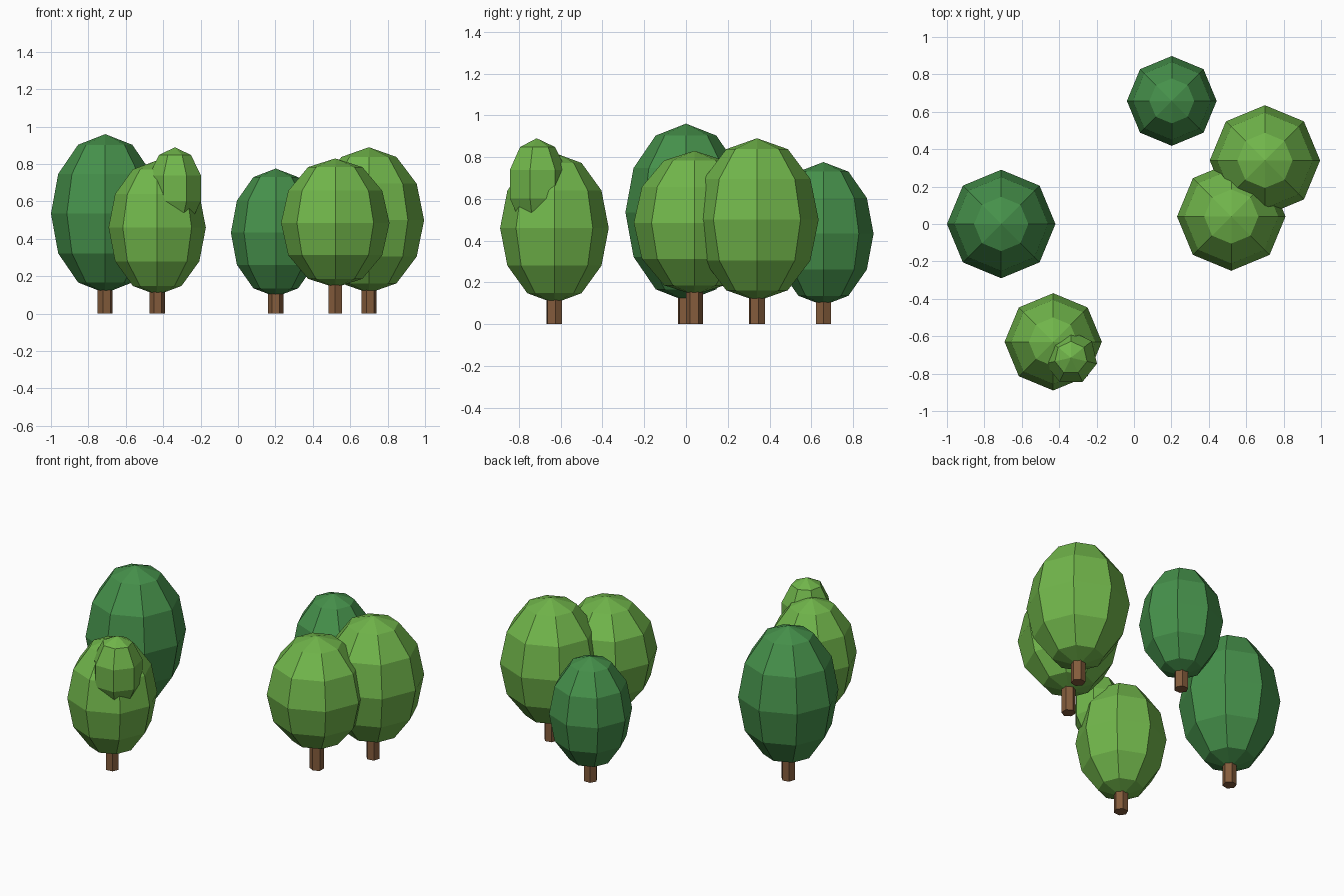
import bpy, bmesh, math

if "Cube" in bpy.data.objects:
    bpy.data.objects.remove(bpy.data.objects["Cube"])


def material(name, color):
    m = bpy.data.materials.new(name)
    m.diffuse_color = (*color, 1.0)
    m.use_nodes = True
    m.node_tree.nodes["Principled BSDF"].inputs["Base Color"].default_value = m.diffuse_color
    return m


DARK = material("dark_green_leaves", (0.061, 0.283, 0.070))
LIGHT = material("light_green_leaves", (0.165, 0.468, 0.070))
BARK = material("brown_bark", (0.230, 0.107, 0.045))


def finish(name, bm, mat, location):
    bmesh.ops.recalc_face_normals(bm, faces=bm.faces)
    mesh = bpy.data.meshes.new(name)
    bm.to_mesh(mesh)
    bm.free()
    mesh.materials.append(mat)
    ob = bpy.data.objects.new(name, mesh)
    ob.location = location
    bpy.context.collection.objects.link(ob)


def crown(name, mat, center, radius, half_height, sides=8, rings=6, turn=0.0):
    """Faceted egg of leaves: stacked rings closed by a fan at each pole."""
    bm = bmesh.new()
    top = bm.verts.new((0, 0, half_height))
    bottom = bm.verts.new((0, 0, -half_height))
    rows = []
    for k in range(1, rings):
        t = math.pi * k / rings
        r, z = radius * math.sin(t), half_height * math.cos(t)
        rows.append([bm.verts.new((r * math.cos(turn + math.tau * i / sides),
                                   r * math.sin(turn + math.tau * i / sides), z))
                     for i in range(sides)])
    for i in range(sides):
        j = (i + 1) % sides
        bm.faces.new((top, rows[0][i], rows[0][j]))
        bm.faces.new((bottom, rows[-1][j], rows[-1][i]))
        for a, b in zip(rows, rows[1:]):
            bm.faces.new((a[i], b[i], b[j], a[j]))
    finish(name, bm, mat, center)


def trunk(name, x, y, height, turn):
    """Six-sided post reaching into the crown."""
    bm = bmesh.new()
    ring = [(0.041 * math.cos(turn + math.tau * i / 6),
             0.041 * math.sin(turn + math.tau * i / 6)) for i in range(6)]
    base = bm.faces.new([bm.verts.new((px, py, 0)) for px, py in ring])
    top = bmesh.ops.extrude_face_region(bm, geom=[base])["geom"]
    bmesh.ops.translate(bm, vec=(0, 0, height),
                        verts=[v for v in top if isinstance(v, bmesh.types.BMVert)])
    if not base.is_valid or len(bm.faces) < 8:
        bm.verts.ensure_lookup_table()
        bm.faces.new(bm.verts[:6])
    finish(name, bm, BARK, (x, y, 0))


# name, leaves, x, y, crown radius, crown middle height, crown half height, trunk turn
TREES = [
    ("left_tree", DARK, -0.71, 0.0, 0.29, 0.535, 0.425, 0.2),
    ("front_tree", LIGHT, -0.432, -0.63, 0.26, 0.46, 0.36, 0.1),
    ("back_tree", DARK, 0.202, 0.658, 0.24, 0.433, 0.343, 0.0),
    ("middle_tree", LIGHT, 0.52, 0.04, 0.29, 0.485, 0.345, 0.5),
    ("right_tree", LIGHT, 0.70, 0.34, 0.295, 0.50, 0.39, 0.2),
]
for name, leaves, x, y, r, zc, h, turn in TREES:
    crown(name + "_crown", leaves, (x, y, zc), r, h)
    trunk(name + "_trunk", x, y, zc - h * 0.8, turn)

# small leaf clump on the shoulder of the front tree
crown("front_tree_clump", LIGHT, (-0.337, -0.715, 0.67), 0.15, 0.22,
      sides=7, rings=5, turn=math.pi / 2)
